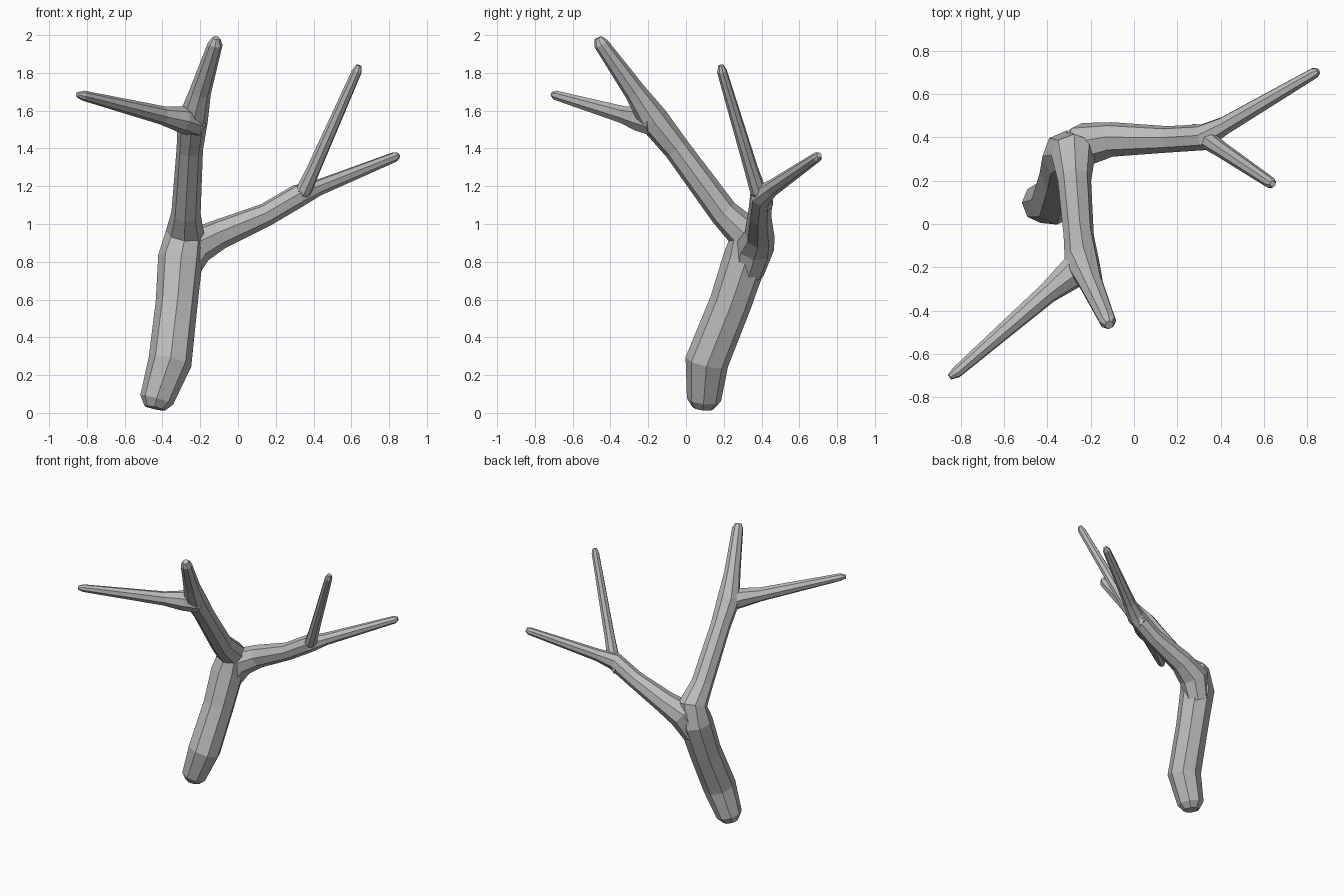
import bpy, bmesh, math
from mathutils import Vector

if "Cube" in bpy.data.objects:
    bpy.data.objects.remove(bpy.data.objects["Cube"], do_unlink=True)

SIDES = 8
bark = bpy.data.materials.new("bark_grey")
bark.use_nodes = True
bark.diffuse_color = (0.5, 0.5, 0.5, 1)
bark.node_tree.nodes["Principled BSDF"].inputs["Base Color"].default_value = (0.5, 0.5, 0.5, 1)


def limb(name, path):
    """Tapered, flat-faced tube through (x, y, z, radius) points."""
    points = [Vector(p[:3]) for p in path]
    radii = [p[3] * 1.03 for p in path]
    last = len(points) - 1
    bm = bmesh.new()
    rings = []
    side = Vector((1, 0, 0)) if abs((points[-1] - points[0]).normalized().x) < 0.6 else Vector((0, 1, 0))
    for i, (centre, radius) in enumerate(zip(points, radii)):
        before = (centre - points[max(i - 1, 0)]).normalized()
        after = (points[min(i + 1, last)] - centre).normalized()
        along = (before + after).normalized()
        # carry the side direction along the path so the tube does not twist
        side = (side - along * side.dot(along)).normalized()
        other = along.cross(side)
        ring = []
        for k in range(SIDES):
            a = math.tau * k / SIDES
            ring.append(bm.verts.new(centre + (side * math.cos(a) + other * math.sin(a)) * radius))
        rings.append(ring)
    for low, high in zip(rings, rings[1:]):
        for k in range(SIDES):
            n = (k + 1) % SIDES
            bm.faces.new((low[k], low[n], high[n], high[k]))
    bm.faces.new(rings[0][::-1])
    bm.faces.new(rings[-1])
    bmesh.ops.recalc_face_normals(bm, faces=bm.faces)
    mesh = bpy.data.meshes.new(name)
    bm.to_mesh(mesh)
    bm.free()
    mesh.materials.append(bark)
    obj = bpy.data.objects.new(name, mesh)
    bpy.context.collection.objects.link(obj)
    return obj


# Trunk, bending forward into the tall upper branch
limb("trunk", [
    (-.44, .09, .025, .055), (-.43, .095, .07, .088), (-.36, .11, .27, .112),
    (-.325, .235, .58, .108), (-.305, .315, .82, .115), (-.28, .32, .95, .1),
    (-.275, .2, 1.06, .075), (-.255, -.05, 1.4, .068), (-.24, -.17, 1.55, .078),
    (-.2, -.27, 1.7, .056), (-.12, -.45, 1.955, .038), (-.115, -.465, 1.985, .02)])

# Twig reaching forward and to the right from the upper fork
limb("right_twig", [
    (-.22, -.16, 1.53, .07), (-.3, -.24, 1.555, .068), (-.4, -.32, 1.575, .048),
    (-.82, -.685, 1.68, .026), (-.85, -.705, 1.685, .014)])

# Side branch sweeping left from the main fork
limb("left_branch", [
    (-.3, .33, .74, .08), (-.23, .365, .88, .1), (-.1, .39, .945, .078),
    (.15, .39, 1.05, .06), (.32, .4, 1.15, .06), (.42, .455, 1.19, .042),
    (.83, .695, 1.355, .026), (.85, .705, 1.365, .014)])

# Upright twig from the side branch fork
limb("upright_twig", [
    (.27, .42, 1.1, .045), (.35, .38, 1.18, .042), (.4, .345, 1.29, .036),
    (.63, .19, 1.81, .026), (.64, .185, 1.84, .014)])
